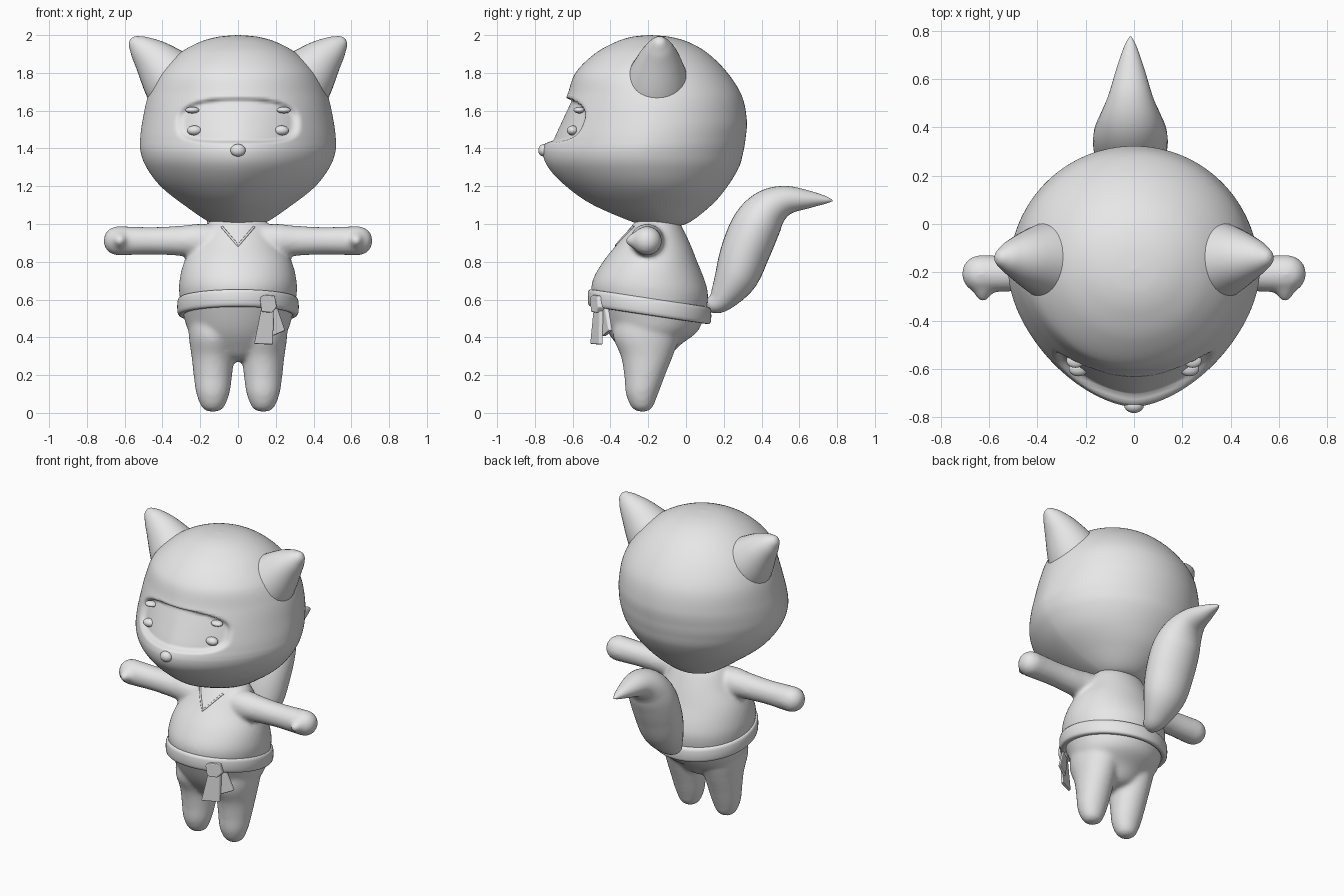
import bpy, bmesh, math
from mathutils import Vector

if "Cube" in bpy.data.objects:
    bpy.data.objects.remove(bpy.data.objects["Cube"])

grey = bpy.data.materials.new("plain_grey")
grey.use_nodes = True
grey.diffuse_color = (0.8, 0.8, 0.8, 1)
grey.node_tree.nodes["Principled BSDF"].inputs["Base Color"].default_value = (0.8, 0.8, 0.8, 1)


def smooth_rows(rows, steps):
    """Catmull-Rom interpolation of control rows."""
    out = []
    for i in range(len(rows) - 1):
        a, b, c, d = (rows[max(0, min(len(rows) - 1, i + k))] for k in (-1, 0, 1, 2))
        for s in range(steps):
            t = s / steps
            out.append([q + 0.5 * t * (r - p + t * (2*p - 5*q + 4*r - e + t * (3*(q - r) + e - p)))
                        for p, q, r, e in zip(a, b, c, d)])
    return out + [list(rows[-1])]


def skin(bm, rings, closed=False):
    """Bridge rings of points with quads, capping open ends."""
    vs = [[bm.verts.new(p) for p in ring] for ring in rings]
    n, m = len(vs[0]), len(vs)
    for j in range(m if closed else m - 1):
        a, b = vs[j], vs[(j + 1) % m]
        for i in range(n):
            k = (i + 1) % n
            bm.faces.new((a[i], a[k], b[k], b[i]))
    if not closed:
        bm.faces.new(vs[0])
        bm.faces.new(vs[-1])


def loft(rows, cx=0, segs=48, steps=6, front_power=lambda z: 2):
    """Horizontal rings from rows of (z, half width, front y, back y)."""
    rings = []
    for z, w, yf, yb in smooth_rows(rows, steps):
        cy = yf + (yb - yf) * 0.51
        ring = []
        for i in range(segs):
            a = 2 * math.pi * (i + 0.5) / segs
            c, s = math.cos(a), math.sin(a)
            e = 2 / front_power(z) if s < 0 else 1
            x = math.copysign(abs(c) ** e, c) * abs(w)
            y = s * (yb - cy) if s > 0 else -abs(s) ** e * (cy - yf)
            ring.append((cx + x, cy + y, z))
        rings.append(ring)
    return rings


def sweep(rows, side, segs=32, steps=6):
    """Rings across a path from rows of (x, y, z, side radius, other radius)."""
    pts = smooth_rows(rows, steps)
    rings = []
    for j, p in enumerate(pts):
        t = Vector(pts[min(j + 1, len(pts) - 1)][:3]) - Vector(pts[max(j - 1, 0)][:3])
        u = Vector(side)
        v = t.normalized().cross(u).normalized()
        rings.append([Vector(p[:3]) + u * p[3] * math.cos(a) + v * p[4] * math.sin(a)
                      for a in (2 * math.pi * i / segs for i in range(segs))])
    return rings


def finish(name, bm, smooth=True):
    bmesh.ops.recalc_face_normals(bm, faces=bm.faces)
    me = bpy.data.meshes.new(name)
    bm.to_mesh(me)
    bm.free()
    ob = bpy.data.objects.new(name, me)
    bpy.context.collection.objects.link(ob)
    me.materials.append(grey)
    for f in me.polygons:
        f.use_smooth = smooth
    return ob


def part(name, *ring_sets, closed=False):
    bm = bmesh.new()
    for rings in ring_sets:
        skin(bm, rings, closed)
    return finish(name, bm)


def ellipsoid(name, loc, radii):
    bm = bmesh.new()
    bmesh.ops.create_uvsphere(bm, u_segments=24, v_segments=16, radius=1)
    for v in bm.verts:
        v.co = Vector(loc) + Vector(a * b for a, b in zip(v.co, radii))
    return finish(name, bm)


# Head with the recessed face opening
head_rows = [(.99, .01, -.14, -.12), (1.0, .13, -.25, 0), (1.1, .285, -.49, .135),
             (1.2, .41, -.635, .22), (1.3, .485, -.73, .28), (1.38, .515, -.757, .303),
             (1.45, .518, -.735, .315), (1.55, .505, -.69, .322), (1.68, .475, -.63, .295),
             (1.8, .415, -.585, .22), (1.9, .315, -.485, .12), (1.96, .21, -.38, .02),
             (1.99, .11, -.29, -.08), (2.0, .005, -.195, -.185)]
head_rings = loft(head_rows, segs=180, steps=10,
                  front_power=lambda z: 1.65 + .35 * min(1, max(0, (z - 1.4) / .4)))
for ring in head_rings:
    for i, (x, y, z) in enumerate(ring):
        d = (abs(x / .335) ** 3 + abs((z - 1.548 + .15 * x * x) / .122) ** 3) ** (1 / 3)
        if y < -.3 and d < 1:
            t = min(1, (1 - d) / .15)
            ring[i] = (x, y + .037 * t * t * (3 - 2 * t), z)
part("head", head_rings)

# Ears, eyes and brows
for s, label in ((1, "left"), (-1, "right")):
    ear = [(.26, .17, 1.66, .19), (.35, .155, 1.765, .165), (.44, .145, 1.865, .117),
           (.51, .14, 1.93, .073), (.545, .14, 1.96, .044), (.562, .14, 1.975, .024),
           (.568, .14, 1.98, .003)]
    part(label + "_ear", sweep([(s * x, -y, z, r, r) for x, y, z, r in ear], (0, 1, 0)))
    ellipsoid(label + "_eye", (s * .23, -.6, 1.495), (.04, .03, .026))
    ellipsoid(label + "_brow", (s * .242, -.565, 1.603), (.038, .03, .017))
ellipsoid("nose", (0, -.752, 1.39), (.04, .03, .033))

# Body: torso, legs, arms and thumbs fused into one soft skin
torso = [(.27, .01, -.21, -.19), (.29, .1, -.3, -.1), (.36, .2, -.365, -.03),
         (.43, .26, -.415, .06), (.52, .29, -.46, .1), (.62, .31, -.497, .117),
         (.7, .31, -.495, .1), (.8, .285, -.44, .06), (.9, .225, -.36, .02),
         (1.0, .165, -.28, -.03), (1.04, .1, -.24, -.07)]
leg = [(.005, .01, -.24, -.22), (.025, .055, -.285, -.18), (.1, .087, -.318, -.148),
       (.2, .102, -.327, -.11), (.3, .113, -.345, -.07), (.4, .127, -.385, -.035),
       (.5, .13, -.38, -.02)]
arm = [(.05, .08), (.2, .09), (.3, .08), (.45, .073), (.58, .076), (.65, .076),
       (.69, .055), (.708, .025), (.713, .003)]
thumb = [(.2, .055), (.26, .052), (.29, .035), (.315, .018), (.325, .003)]
pieces = [loft(torso)]
for s in (1, -1):
    pieces.append(loft(leg, cx=s * .133))
    pieces.append(sweep([(s * x, -.206, .911, r, r) for x, r in arm], (0, 1, 0)))
    pieces.append(sweep([(s * .625, -y, .913, r, r) for y, r in thumb], (1, 0, 0)))
body = part("body", *pieces)
fuse = body.modifiers.new("fuse", "REMESH")
fuse.mode, fuse.voxel_size, fuse.use_smooth_shade = "VOXEL", .013, True
soften = body.modifiers.new("soften", "SMOOTH")
soften.factor, soften.iterations = .5, 8

# Neckline seam laid on the chest
bpy.context.view_layer.update()
chest = body.evaluated_get(bpy.context.evaluated_depsgraph_get())
seam = bpy.data.curves.new("neckline", "CURVE")
seam.dimensions, seam.bevel_depth, seam.bevel_resolution = "3D", .006, 2
line = seam.splines.new("POLY")
line.points.add(16)
for i, p in enumerate(line.points):
    k = (i - 8) / 8
    x, z = .085 * k, .885 + .1 * abs(k)
    hit, loc, _, _ = chest.ray_cast(Vector((x, -2, z)), Vector((0, 1, 0)))
    p.co = (x, loc.y if hit else -.33, z, 1)
neckline = bpy.data.objects.new("neckline", seam)
bpy.context.collection.objects.link(neckline)
seam.materials.append(grey)

# Belt, tilted down toward the back
belt = []
for i in range(72):
    a = 2 * math.pi * i / 72
    ring = []
    for j in range(16):
        b = 2 * math.pi * j / 16
        out = .022 * math.copysign(abs(math.cos(b)) ** .6, math.cos(b))
        up = .046 * math.copysign(abs(math.sin(b)) ** .6, math.sin(b))
        y = -.193 + (.305 + out) * math.sin(a)
        ring.append(((.3 + out) * math.cos(a), y, .562 - .15 * (y + .193) + up))
    belt.append(ring)
part("belt", belt, closed=True)


# Belt knot and hanging ends
def plate(name, outline, y, depth):
    bm = bmesh.new()
    f = bm.faces.new([bm.verts.new((x, y + .48 * x, z)) for x, z in outline])
    new = bmesh.ops.extrude_face_region(bm, geom=[f])["geom"]
    bmesh.ops.translate(bm, vec=(0, depth, 0),
                        verts=[v for v in new if isinstance(v, bmesh.types.BMVert)])
    ob = finish(name, bm, False)
    bev = ob.modifiers.new("soft_edge", "BEVEL")
    bev.width, bev.segments = .006, 2


plate("front_belt_end", [(.13, .59), (.085, .365), (.185, .362), (.19, .59)], -.55, .022)
plate("back_belt_end", [(.15, .58), (.178, .405), (.25, .435), (.2, .58)], -.53, .022)
plate("belt_knot", [(.125, .535), (.115, .61), (.14, .625), (.195, .62), (.205, .56), (.18, .53)], -.565, .07)

# Tail
tail = [(.11, .56, .01), (.13, .565, .04), (.19, .605, .072), (.265, .72, .115), (.32, .87, .13),
        (.375, .995, .128), (.44, 1.08, .108), (.53, 1.125, .078), (.65, 1.13, .047),
        (.74, 1.127, .02), (.775, 1.123, .003)]
part("tail", sweep([(-.015, y, z, r * 1.18, r) for y, z, r in tail], (1, 0, 0), steps=8))
